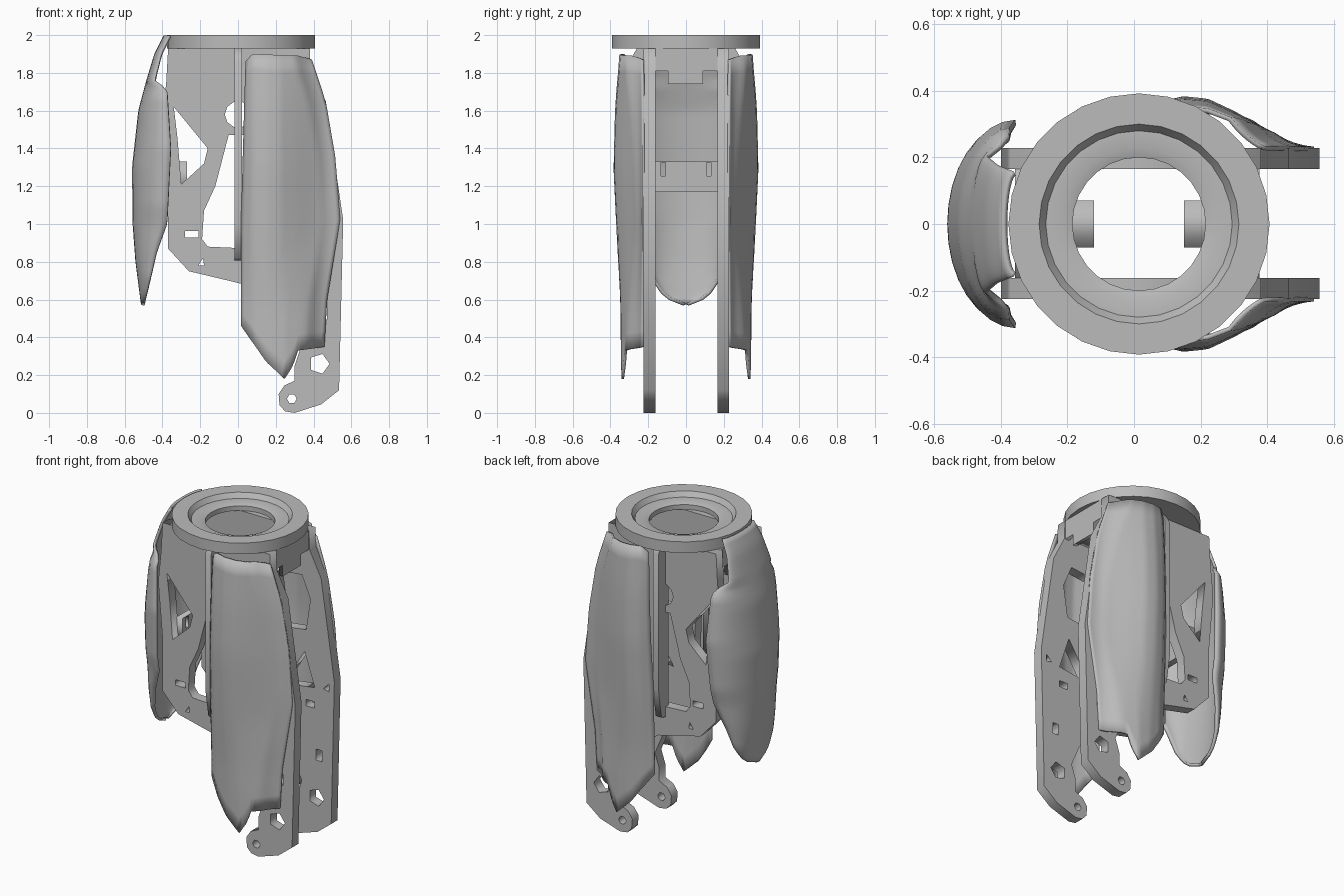
import bpy, bmesh, math

cube = bpy.data.objects.get("Cube")
if cube:
    bpy.data.objects.remove(cube, do_unlink=True)

grey = bpy.data.materials.new("plain grey")
grey.use_nodes = True
colour = (.5, .5, .5, 1)
grey.diffuse_color = colour
grey.node_tree.nodes["Principled BSDF"].inputs["Base Color"].default_value = colour


def add_object(name, mesh):
    mesh.materials.clear()
    mesh.materials.append(grey)
    obj = bpy.data.objects.new(name, mesh)
    bpy.context.collection.objects.link(obj)
    return obj


def circle(x, z, radius, sides):
    steps = [math.tau * i / sides for i in range(sides)]
    return [(x + radius * math.cos(a), z + radius * math.sin(a)) for a in steps]


def rectangle(x, z, width, height):
    w, h = width / 2, height / 2
    return [(x - w, z - h), (x + w, z - h), (x + w, z + h), (x - w, z + h)]


def flat_plate(name, loops, thickness, location, across=False):
    """Upright plate: first loop is the outline, the rest are holes."""
    curve = bpy.data.curves.new(name + " outline", "CURVE")
    curve.dimensions = "2D"
    curve.fill_mode = "BOTH"
    curve.extrude = thickness / 2
    for loop in loops:
        spline = curve.splines.new("POLY")
        spline.points.add(len(loop) - 1)
        for point, (a, b) in zip(spline.points, loop):
            point.co = (a, b, 0, 1)
        spline.use_cyclic_u = True
    helper = bpy.data.objects.new(name + " helper", curve)
    bpy.context.collection.objects.link(helper)
    bpy.context.view_layer.update()
    graph = bpy.context.evaluated_depsgraph_get()
    mesh = bpy.data.meshes.new_from_object(helper.evaluated_get(graph))
    bpy.data.objects.remove(helper, do_unlink=True)
    obj = add_object(name, mesh)
    obj.location = location
    obj.rotation_euler = (math.pi / 2, 0, math.pi / 2 if across else 0)
    return obj


def sample(table, t):
    """Linear lookup in a rising list of (position, value) pairs."""
    if t <= table[0][0]:
        return table[0][1]
    for (a, p), (b, q) in zip(table, table[1:]):
        if t <= b:
            return p + (q - p) * (t - a) / (b - a)
    return table[-1][1]


def surface(name, point, columns, rows, thickness):
    """Curved panel from a function of two parameters, given a thickness."""
    bm = bmesh.new()
    grid = [[bm.verts.new(point(i / columns, j / rows)) for i in range(columns + 1)]
            for j in range(rows + 1)]
    for low, high in zip(grid, grid[1:]):
        for i in range(columns):
            bm.faces.new((low[i], low[i + 1], high[i + 1], high[i]))
    bmesh.ops.recalc_face_normals(bm, faces=bm.faces)
    mesh = bpy.data.meshes.new(name)
    bm.to_mesh(mesh)
    bm.free()
    obj = add_object(name, mesh)
    solid = obj.modifiers.new("thickness", "SOLIDIFY")
    solid.thickness = thickness
    solid.offset = 0
    smooth(obj)
    return obj


def smooth(obj):
    bpy.ops.object.select_all(action="DESELECT")
    obj.select_set(True)
    bpy.context.view_layer.objects.active = obj
    bpy.ops.object.shade_smooth_by_angle(angle=math.radians(35))


# Top mounting ring with a sunken inner flange
profile = [(.392, 1.93), (.392, 2), (.3, 2), (.28, 1.97), (.23, 1.97),
           (.2, 1.96), (.2, 1.93)]
bm = bmesh.new()
verts = [bm.verts.new((r, 0, z)) for r, z in profile]
edges = [bm.edges.new((a, b)) for a, b in zip(verts, verts[1:] + verts[:1])]
bmesh.ops.spin(bm, geom=verts + edges, axis=(0, 0, 1), cent=(0, 0, 0),
               angle=math.tau, steps=28, use_duplicate=False)
bmesh.ops.remove_doubles(bm, verts=bm.verts, dist=.0005)
bmesh.ops.recalc_face_normals(bm, faces=bm.faces)
ring_mesh = bpy.data.meshes.new("top ring")
bm.to_mesh(ring_mesh)
bm.free()
ring = add_object("top_ring", ring_mesh)
ring.location.x = .015
smooth(ring)

# Side plates: outline, then truss windows, slots and pivot holes
outline = [(-.37, 1.93), (-.38, 1.75), (-.4, 1.55), (-.37, 1.2), (-.37, .87),
           (-.26, .75), (-.05, .7), (.03, .68), (.16, .6), (.27, .48),
           (.33, .34), (.3, .25), (.3, .17), (.245, .145), (.215, .1),
           (.22, .04), (.25, .008), (.3, 0), (.44, .045), (.535, .12),
           (.557, 1.02), (.465, 1.65), (.385, 1.81), (.38, 1.93)]
windows = [
    [(-.34, 1.62), (-.16, 1.4), (-.18, 1.32), (-.3, 1.21), (-.32, 1.45)],
    [(-.05, 1.47), (.04, 1.47), (.06, .87), (-.16, .88), (-.19, .92),
     (-.18, 1.07), (-.12, 1.2)],
    [(.15, 1.62), (.33, 1.64), (.39, 1.5), (.36, 1.3), (.2, 1.28)],
    [(.35, 1.16), (.42, .95), (.2, .92)],
    circle(0, 1.58, .07, 10),
    rectangle(-.245, .945, .07, .035),
    [(-.21, .78), (-.18, .78), (-.185, .82)],
    rectangle(.39, .84, .06, .04),
    rectangle(.45, .53, .04, .07),
    [(.48, .96), (.52, .95), (.52, 1)],
    circle(.43, .26, .055, 5),
    circle(.285, .075, .026, 6),
]
for side, y in (("front", -.193), ("back", .197)):
    flat_plate(side + "_side_plate", [outline] + windows, .063, (0, y, 0))

# Narrow upright ribs on the outside of the plates
for side, s in (("front", -1), ("back", 1)):
    rib = [(.2, 1.93), (.26, 1.93), (.3, 1.86), (.3, 1), (.27, .82), (.2, .8)]
    flat_plate(side + "_rib", [[(s * y, z) for y, z in rib]], .04,
               (.002, 0, 0), across=True)

# Bulged covers over the plates, ragged at the lower end
cover_bottom = [(0, .46), (.3, .27), (.52, .18), (.62, .25), (.68, .33), (1, .35)]
cover_top = [(0, 1.86), (.1, 1.9), (.8, 1.89), (1, 1.87)]
cover_left = [(.5, .02), (1, .02), (1.9, .045)]
cover_right = [(.35, .455), (.6, .47), (1.02, .54), (1.35, .515), (1.65, .463), (1.9, .378)]
cover_bulge = [(.18, .335), (.6, .342), (1, .364), (1.3, .378), (1.6, .37), (1.9, .346)]
upper_section = [(.02, .5), (.08, .88), (.15, 1), (.22, .95), (.3, .7),
                 (.4, .34), (.46, .16), (.53, .06)]
lower_section = [(.02, .5), (.09, .85), (.17, 1), (.25, 1), (.33, .8), (.45, .35)]


def cover_point(side):
    def point(u, v):
        low, high = sample(cover_bottom, u), sample(cover_top, u)
        z = low + (high - low) * v
        left, right = sample(cover_left, z), sample(cover_right, z)
        x = left + (right - left) * u
        blend = min(1, max(0, (z - .4) / .5))
        shape = sample(lower_section, x) * (1 - blend) + sample(upper_section, x) * blend
        shape *= min(1, .06 + (right - x) / .1)
        depth = .225 + (sample(cover_bulge, z) - .225) * shape
        return (x, side * depth, z)
    return point


for side, s in (("front", -1), ("back", 1)):
    surface(side + "_cover", cover_point(s), 25, 18, .014)

# Leaf-shaped shell over the narrow side, with a neck reaching the ring
shell_outer = [(.57, -.505), (.8, -.535), (1, -.55), (1.3, -.553), (1.6, -.52),
               (1.75, -.48), (1.9, -.435), (2, -.385)]
shell_rim = [(.57, -.495), (.85, -.43), (1, -.375), (1.4, -.355), (1.71, -.375),
             (1.76, -.44), (1.9, -.405), (2, -.355)]
shell_half_width = [(.575, .01), (.6, .08), (.64, .13), (.72, .18), (.9, .23),
                    (1.1, .28), (1.4, .305), (1.68, .28), (1.76, .2), (1.9, .17), (2, .15)]


def shell_point(u, v):
    z = .575 + 1.42 * v
    angle = (u - .5) * math.pi
    rim = sample(shell_rim, z)
    x = rim + (sample(shell_outer, z) - rim) * math.cos(angle)
    return (x, sample(shell_half_width, z) * math.sin(angle), z)


surface("side_shell", shell_point, 16, 48, .016)

# Cross bar between the plates
bar_holes = [rectangle(s * .12, 1.29, .025, .07) for s in (-1, 1)]
flat_plate("cross_bar", [rectangle(0, 1.25, .34, .16)] + bar_holes, .04,
           (-.29, 0, 0), across=True)

# Notched end walls under the ring, each with a foot reaching into the bore
wall = [(-.17, 1.93), (-.17, 1.81), (-.095, 1.81), (-.095, 1.74),
        (.09, 1.74), (.09, 1.81), (.17, 1.81), (.17, 1.93)]
for name, s in (("left", 1), ("right", -1)):
    flat_plate(name + "_end_wall", [wall], .025, (.01 + s * .355, 0, 0), across=True)
    flat_plate(name + "_wall_foot", [rectangle(0, 1.76, .14, .03)], .21,
               (.015 + s * .24, 0, 0), across=True)
